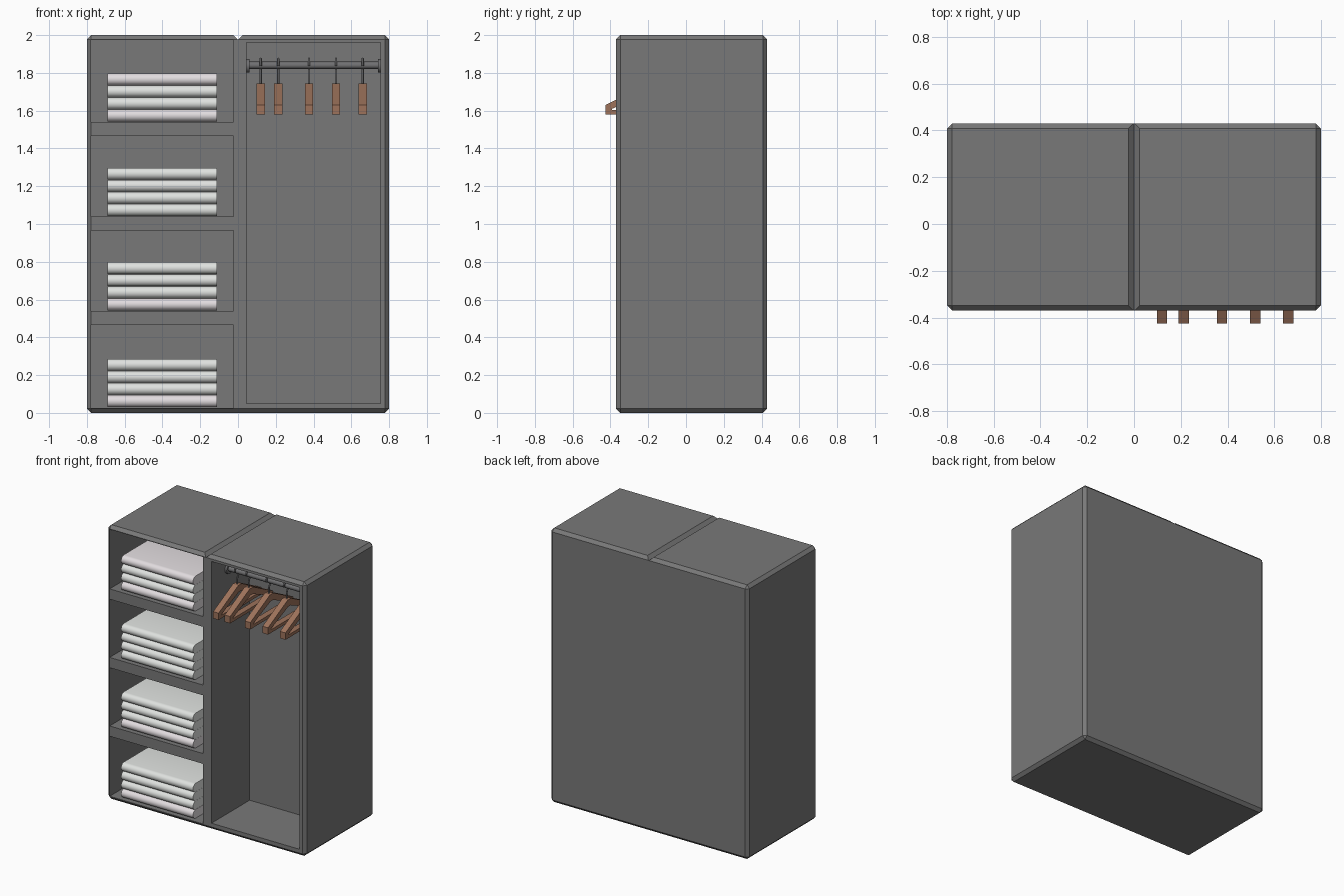
import bpy, bmesh, math

if "Cube" in bpy.data.objects:
    bpy.data.objects.remove(bpy.data.objects["Cube"])


def mat(name, r, g, b):
    m = bpy.data.materials.new(name)
    m.diffuse_color = (r, g, b, 1)
    m.use_nodes = True
    m.node_tree.nodes["Principled BSDF"].inputs["Base Color"].default_value = m.diffuse_color
    return m


GREY = mat("cabinet grey", 0.19, 0.19, 0.19)
METAL = mat("rail metal", 0.16, 0.16, 0.165)
WOOD = mat("hanger wood", 0.34, 0.17, 0.105)
WHITE = mat("linen white", 0.74, 0.76, 0.74)
PINK = mat("linen blush", 0.76, 0.72, 0.74)


def finish(bm, name, material):
    bmesh.ops.recalc_face_normals(bm, faces=bm.faces)
    me = bpy.data.meshes.new(name)
    bm.to_mesh(me)
    bm.free()
    if material:
        me.materials.append(material)
    ob = bpy.data.objects.new(name, me)
    bpy.context.collection.objects.link(ob)
    return ob


def activate(ob):
    bpy.ops.object.select_all(action='DESELECT')
    ob.select_set(True)
    bpy.context.view_layer.objects.active = ob


def smooth(ob, angle=35):
    activate(ob)
    bpy.ops.object.shade_smooth_by_angle(angle=math.radians(angle))


def box(name, x0, x1, y0, y1, z0, z1, material=None, bevel=0):
    bm = bmesh.new()
    bmesh.ops.create_cube(bm, size=1)
    for v in bm.verts:
        v.co = ((x0 + x1) / 2 + v.co.x * (x1 - x0),
                (y0 + y1) / 2 + v.co.y * (y1 - y0),
                (z0 + z1) / 2 + v.co.z * (z1 - z0))
    if bevel:
        bmesh.ops.bevel(bm, geom=bm.edges[:], offset=bevel, segments=1,
                        affect='EDGES', offset_type='OFFSET')
    return finish(bm, name, material)


def ring_strip(name, outer, inner, x0, x1, material):
    """Closed frame between two matching y-z loops, extruded along x."""
    bm = bmesh.new()
    loops = [[bm.verts.new((x, y, z)) for y, z in pts]
             for x, pts in ((x0, outer), (x1, outer), (x1, inner), (x0, inner))]
    n = len(outer)
    for a, b in zip(loops, loops[1:] + loops[:1]):
        for i in range(n):
            j = (i + 1) % n
            bm.faces.new((a[i], a[j], b[j], b[i]))
    return finish(bm, name, material)


def extrude_x(name, pts, x0, x1, material):
    """Solid y-z profile extruded along x."""
    bm = bmesh.new()
    f = bm.faces.new([bm.verts.new((x0, y, z)) for y, z in pts])
    new = bmesh.ops.extrude_face_region(bm, geom=[f])['geom']
    for v in new:
        if isinstance(v, bmesh.types.BMVert):
            v.co.x = x1
    return finish(bm, name, material)


def cylinder_x(name, x0, x1, y, z, r, material):
    pts = [(y + r * math.cos(i * math.tau / 20), z + r * math.sin(i * math.tau / 20))
           for i in range(20)]
    ob = extrude_x(name, pts, x0, x1, material)
    smooth(ob)
    return ob


# Cabinet carcass: chamfered block with openings cut from the front
FRONT, BACK_WALL = -0.37, 0.07
cabinet = box("cabinet", -0.8, 0.8, FRONT, 0.43, 0, 2, GREY, 0.022)
cutters = [box("cut_hanging_space", 0.045, 0.755, -0.6, BACK_WALL, 0.05, 1.96)]
for z0, z1 in ((0.027, 0.465), (0.54, 0.965), (1.04, 1.465), (1.54, 1.974)):
    cutters.append(box("cut_shelf", -0.777, -0.025, -0.6, BACK_WALL, z0, z1))

# V groove along the top between the two halves
bm = bmesh.new()
a, b = [[bm.verts.new((x, y, z)) for x, z in ((-0.045, 2.02), (0, 1.976), (0.045, 2.02))]
        for y in (-0.6, 0.6)]
bm.faces.new(a)
bm.faces.new(b)
for i in range(3):
    bm.faces.new((a[i], a[(i + 1) % 3], b[(i + 1) % 3], b[i]))
cutters.append(finish(bm, "cut_groove", None))

for c in cutters:
    c.hide_render = True
    activate(cabinet)
    m = cabinet.modifiers.new("cut", 'BOOLEAN')
    m.operation, m.solver, m.object = 'DIFFERENCE', 'EXACT', c
    bpy.ops.object.modifier_apply(modifier=m.name)
    bpy.data.objects.remove(c)

# Folded linen: four layers with rounded folds on each shelf
LAYER = 0.064
for s, base in enumerate((0.03, 0.542, 1.042, 1.542)):
    for k in range(4):
        r = LAYER / 2 - 0.0005
        zc = base + LAYER * (k + 0.5)
        pts = []
        for cy, start in ((-0.362 + r, 90), (0.055 - r, -90)):
            pts += [(cy + r * math.cos(math.radians(start + t * 18)),
                     zc + r * math.sin(math.radians(start + t * 18))) for t in range(11)]
        pink = (k == 0 and s < 2) or (s == 3 and k in (0, 3))
        ob = extrude_x(f"folded_linen_{s + 1}_{k + 1}", pts, -0.69, -0.11,
                       PINK if pink else WHITE)
        smooth(ob)

# Clothes rail with end flanges
RY, RZ = -0.18, 1.84
cylinder_x("clothes_rail", 0.045, 0.755, RY, RZ, 0.019, METAL)
cylinder_x("rail_flange_left", 0.043, 0.06, RY, RZ - 0.003, 0.036, METAL)
cylinder_x("rail_flange_right", 0.74, 0.757, RY, RZ - 0.003, 0.036, METAL)

# Hangers: triangular wooden frame plus a wire hook over the rail
H = 0.246
outer = [(RY - H, 1.58), (RY - H, 1.63), (RY - 0.02, 1.745),
         (RY + 0.02, 1.745), (RY + H, 1.63), (RY + H, 1.58)]
inner = [(RY - H + 0.035, 1.603), (RY - H + 0.035, 1.61), (RY - 0.015, 1.695),
         (RY + 0.015, 1.695), (RY + H - 0.035, 1.61), (RY + H - 0.035, 1.603)]
for i, x in enumerate((0.12, 0.213, 0.376, 0.519, 0.66)):
    ring_strip(f"hanger_{i + 1}", outer, inner, x - 0.022, x + 0.022, WOOD)
    cu = bpy.data.curves.new(f"hanger_hook_{i + 1}", 'CURVE')
    cu.dimensions = '3D'
    cu.bevel_depth, cu.bevel_resolution, cu.use_fill_caps = 0.006, 2, True
    path = [(RY, 1.735), (RY, 1.785)]
    path += [(RY + 0.03 * math.cos(math.radians(t)), 1.845 + 0.03 * math.sin(math.radians(t)))
             for t in range(-60, 196, 15)]
    sp = cu.splines.new('POLY')
    sp.points.add(len(path) - 1)
    for p, (y, z) in zip(sp.points, path):
        p.co = (x, y, z, 1)
    cu.materials.append(METAL)
    bpy.context.collection.objects.link(bpy.data.objects.new(cu.name, cu))
